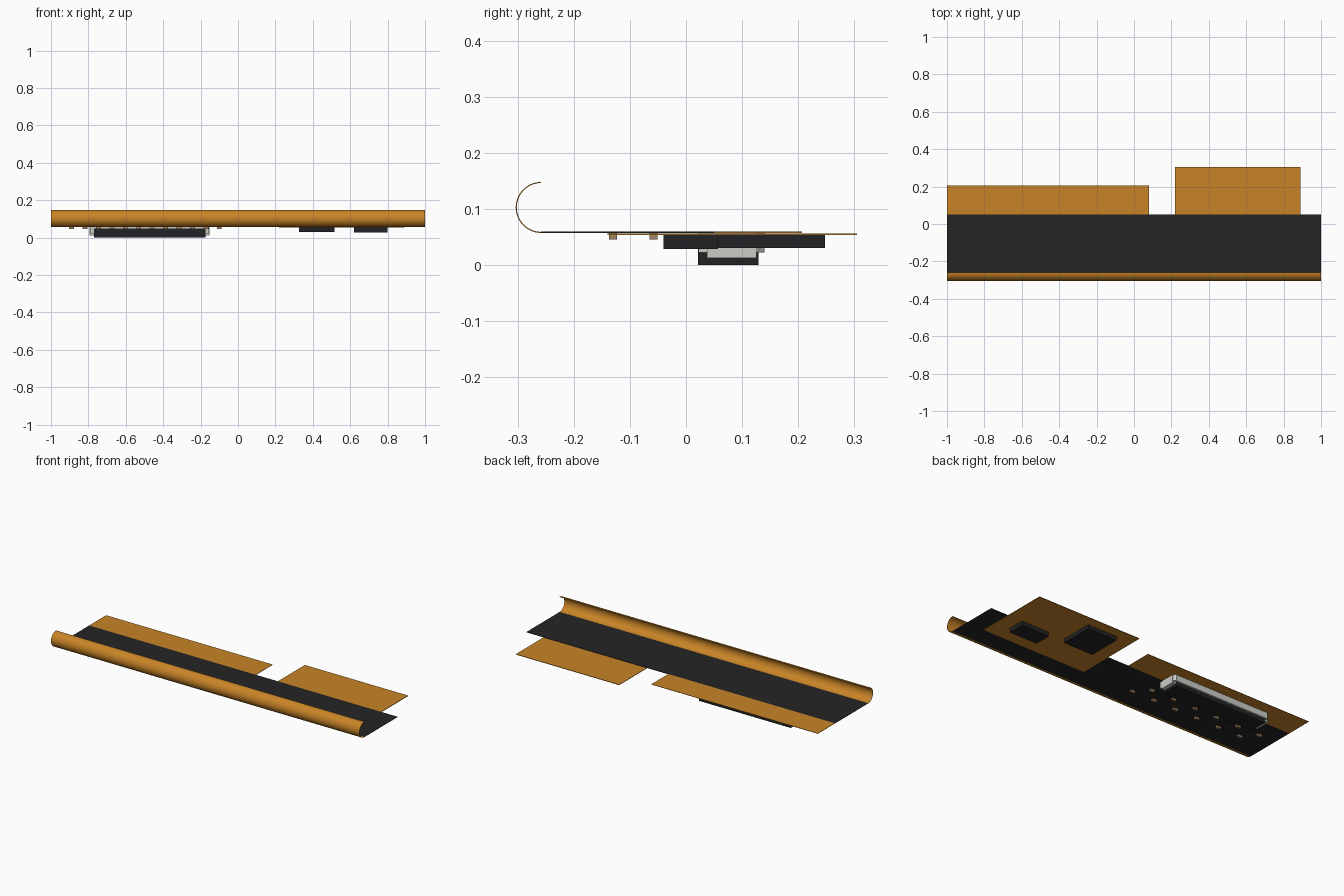
import bpy, bmesh, math

if "Cube" in bpy.data.objects:
    bpy.data.objects.remove(bpy.data.objects["Cube"])


def material(name, r, g, b):
    m = bpy.data.materials.new(name)
    m.use_nodes = True
    m.diffuse_color = (r, g, b, 1)
    m.node_tree.nodes["Principled BSDF"].inputs["Base Color"].default_value = (r, g, b, 1)
    return m


amber = material("amber film", 0.58, 0.23, 0.02)
black = material("black film", 0.018, 0.018, 0.018)
chip_black = material("chip black", 0.016, 0.016, 0.018)
metal = material("shell metal", 0.6, 0.6, 0.56)
tan = material("pad tan", 0.36, 0.23, 0.12)


def finish(name, bm, mat):
    bmesh.ops.recalc_face_normals(bm, faces=bm.faces[:])
    mesh = bpy.data.meshes.new(name)
    bm.to_mesh(mesh)
    bm.free()
    mesh.materials.append(mat)
    ob = bpy.data.objects.new(name, mesh)
    bpy.context.collection.objects.link(ob)
    return ob


def add_box(bm, x, y, z):
    """Box from three (min, max) ranges."""
    verts = bmesh.ops.create_cube(bm, size=1)["verts"]
    for v in verts:
        v.co = [lo + (hi - lo) * (c + 0.5) for c, (lo, hi) in zip(v.co, (x, y, z))]


def box(name, mat, *ranges):
    bm = bmesh.new()
    add_box(bm, *ranges)
    return finish(name, bm, mat)


def prism(name, mat, points, z0, z1):
    """Flat outline extruded upward."""
    bm = bmesh.new()
    face = bm.faces.new([bm.verts.new((x, y, z0)) for x, y in points])
    top = bmesh.ops.extrude_face_region(bm, geom=[face])["geom"]
    for v in top:
        if isinstance(v, bmesh.types.BMVert):
            v.co.z = z1
    return finish(name, bm, mat)


# Flexible films
box("main_film", black, (-1, 1), (-0.258, 0.05), (0.0572, 0.0592))
box("long_tail_film", amber, (-1, 0.08), (0.05, 0.207), (0.0572, 0.0592))
box("chip_film", amber, (0.22, 0.89), (-0.14, 0.305), (0.0535, 0.0565))

# Rolled front edge: half-circle strip swept along x
bm = bmesh.new()
steps = 28
outline = []
for radius, order in ((0.0455, range(steps + 1)), (0.0435, range(steps, -1, -1))):
    for i in order:
        a = math.pi / 2 + math.pi * i / steps
        outline.append((-0.258 + radius * math.cos(a), 0.1025 + radius * math.sin(a)))
left, right = [[bm.verts.new((x, y, z)) for y, z in outline] for x in (-1, 1)]
n = len(outline)
for i in range(n):
    j = (i + 1) % n
    bm.faces.new((left[i], left[j], right[j], right[i]))
for i in range(steps):
    for side in (left, right):
        bm.faces.new((side[i], side[i + 1], side[n - 2 - i], side[n - 1 - i]))
roll = finish("rolled_edge", bm, amber)
bpy.context.view_layer.objects.active = roll
roll.select_set(True)
bpy.ops.object.shade_smooth_by_angle(angle=math.radians(40))
roll.select_set(False)

# Chips beneath the chip film
box("large_chip", chip_black, (0.325, 0.515), (0.055, 0.248), (0.030, 0.0537))
box("small_chip", chip_black, (0.62, 0.80), (-0.04, 0.057), (0.0285, 0.0537))

# Connector: dark core, metal flange and metal end caps
box("connector_core", chip_black, (-0.77, -0.175), (0.0215, 0.129), (0, 0.05))
c = 0.012
prism("connector_flange", metal,
      [(-0.79, 0.022), (-0.155, 0.022), (-0.155, 0.14 - c), (-0.155 - c, 0.14),
       (-0.79 + c, 0.14), (-0.79, 0.14 - c)], 0.022, 0.0573)
bm = bmesh.new()
for x in ((-0.795, -0.768), (-0.177, -0.152)):
    add_box(bm, x, (0.037, 0.126), (0.012, 0.0573))
finish("connector_end_caps", bm, metal)

# Two staggered rows of solder pads
bm = bmesh.new()
for k in range(12):
    x = -0.1 - 0.0718 * k
    y = -0.058 if k % 2 else -0.13
    add_box(bm, (x - 0.013, x + 0.013), (y - 0.007, y + 0.007), (0.045, 0.0573))
finish("solder_pads", bm, tan)
